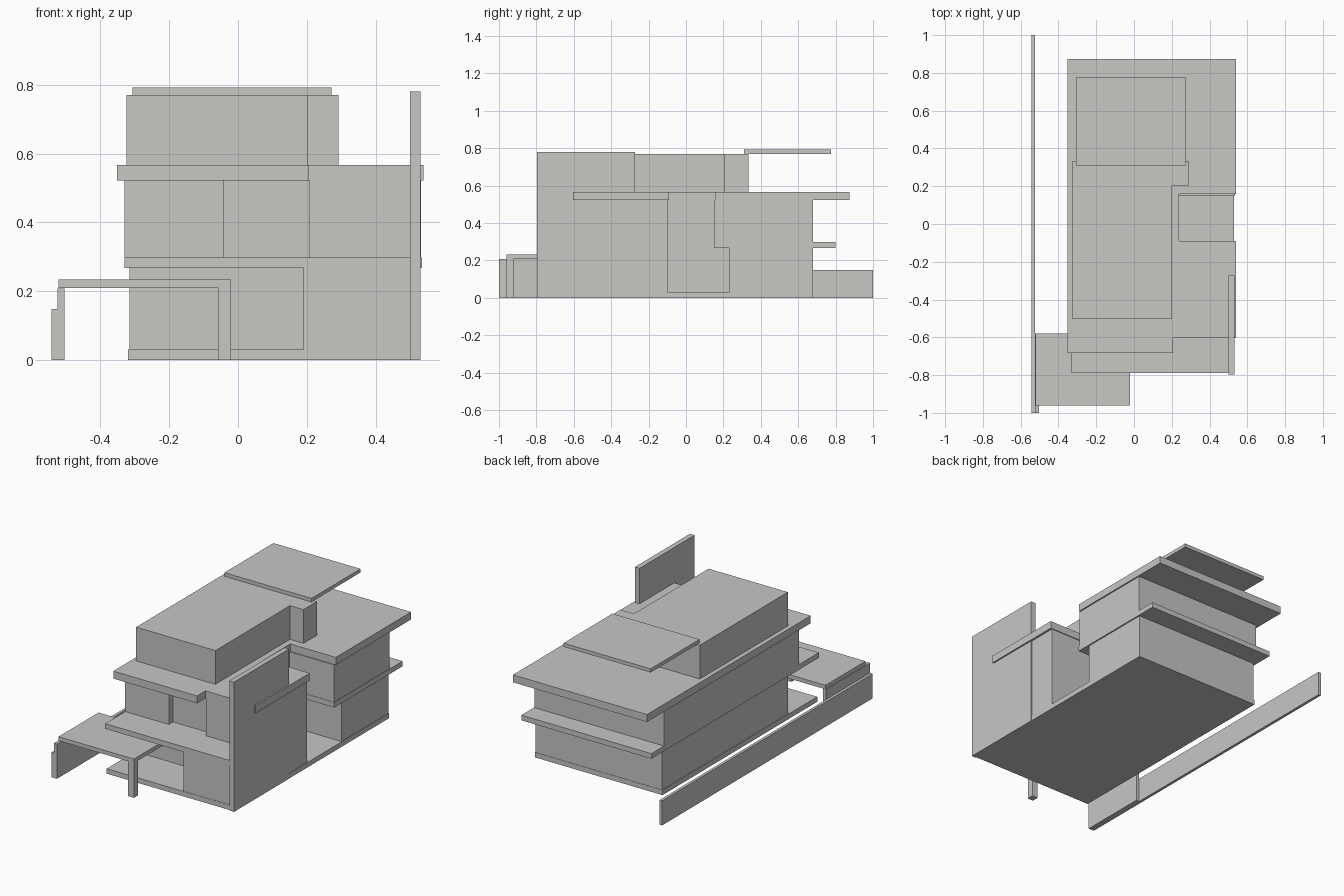
import bpy
import bmesh

# One flat colour for the whole massing model
grey = bpy.data.materials.new("plain grey")
grey.diffuse_color = (0.57, 0.57, 0.55, 1.0)


def prism(name, outline, z0, z1):
    """Extrude a plan outline (counter-clockwise) from z0 to z1."""
    bm = bmesh.new()
    face = bm.faces.new([bm.verts.new((x, y, z0)) for x, y in outline])
    top = bmesh.ops.extrude_face_region(bm, geom=[face])["geom"]
    for v in top:
        if isinstance(v, bmesh.types.BMVert):
            v.co.z = z1
    bmesh.ops.recalc_face_normals(bm, faces=bm.faces)
    mesh = bpy.data.meshes.new(name)
    bm.to_mesh(mesh)
    bm.free()
    mesh.materials.append(grey)
    obj = bpy.data.objects.new(name, mesh)
    bpy.context.collection.objects.link(obj)
    return obj


def box(name, x0, x1, y0, y1, z0, z1):
    return prism(name, [(x0, y0), (x1, y0), (x1, y1), (x0, y1)], z0, z1)


# Plinth
box("base_slab", -0.32, 0.53, -0.79, 0.68, 0.0, 0.03)

# Ground floor with a porch at the front left and a side entry recess
prism("ground_floor", [
    (-0.315, -0.52), (0.19, -0.52), (0.19, -0.788), (0.527, -0.788),
    (0.527, -0.095), (0.235, -0.095), (0.235, 0.23), (0.527, 0.23),
    (0.527, 0.678), (-0.315, 0.678)], 0.03, 0.267)

# Floor slab forming the front balcony and the rear ledge
prism("balcony_slab", [
    (-0.33, -0.79), (0.527, -0.79), (0.527, -0.095), (0.235, -0.095),
    (0.235, 0.15), (0.535, 0.15), (0.535, 0.80), (-0.33, 0.80)],
    0.267, 0.298)

# First floor with a shallow balcony recess and the side recess
prism("first_floor", [
    (-0.33, -0.60), (-0.04, -0.60), (-0.04, -0.56), (0.208, -0.56),
    (0.208, -0.603), (0.527, -0.603), (0.527, -0.095), (0.235, -0.095),
    (0.235, 0.152), (0.532, 0.152), (0.532, 0.68), (-0.33, 0.68)],
    0.298, 0.522)

# Main roof, notched at the front right and over the side recess
prism("main_roof", [
    (-0.352, -0.682), (0.206, -0.682), (0.206, -0.603), (0.54, -0.603),
    (0.54, -0.09), (0.237, -0.09), (0.237, 0.158), (0.54, 0.158),
    (0.54, 0.873), (-0.352, 0.873)], 0.522, 0.567)

# Top storey with its stair block, and the terrace cover
prism("top_storey", [
    (-0.325, -0.503), (0.202, -0.503), (0.202, 0.205), (0.292, 0.205),
    (0.292, 0.333), (-0.325, 0.333)], 0.567, 0.77)
box("terrace_cover", -0.307, 0.272, 0.31, 0.775, 0.77, 0.792)

# Tall blade wall on the front right corner
box("blade_wall", 0.50, 0.531, -0.796, -0.273, 0.0, 0.78)

# Carport: canopy, single post and side panel
box("carport_canopy", -0.522, -0.02, -0.96, -0.58, 0.209, 0.233)
box("carport_post", -0.058, -0.02, -0.96, -0.92, 0.0, 0.209)
box("carport_panel", -0.525, -0.504, -1.0, -0.58, 0.0, 0.208)

# Boundary wall
box("boundary_wall", -0.542, -0.525, -1.0, 1.0, 0.0, 0.148)
